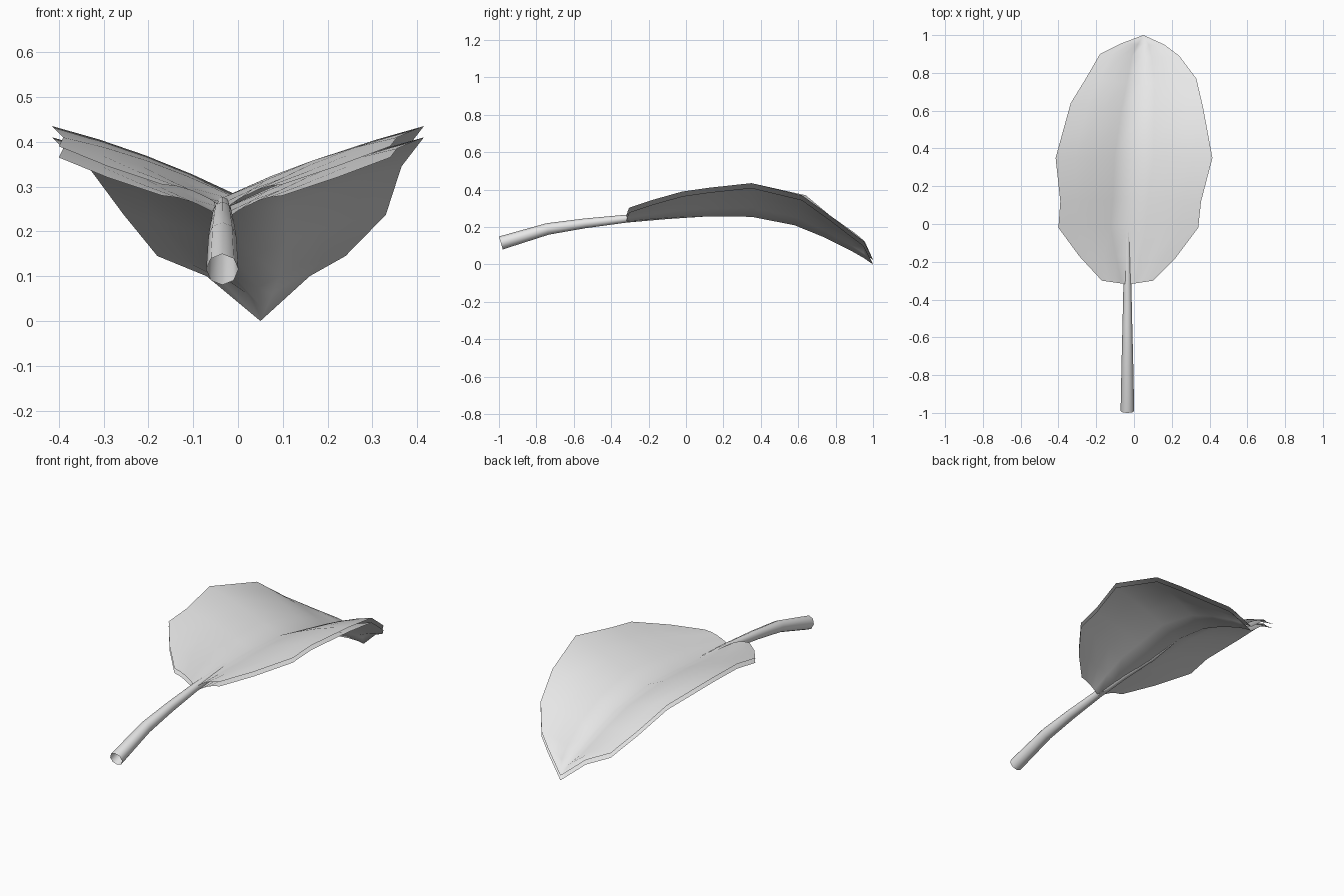
import bpy
import bmesh
from mathutils import Vector
from math import cos, sin, tau

cube = bpy.data.objects.get("Cube")
if cube:
    bpy.data.objects.remove(cube, do_unlink=True)

# Single grey material
grey = bpy.data.materials.new("pale grey")
grey.use_nodes = True
COLOUR = (0.8, 0.8, 0.8, 1)
grey.diffuse_color = COLOUR
grey.node_tree.nodes["Principled BSDF"].inputs["Base Color"].default_value = COLOUR


def bridge(bm, row_a, row_b, closed=False):
    """Join two rows of vertices with quads."""
    count = len(row_a)
    for i in range(count if closed else count - 1):
        j = (i + 1) % count
        bm.faces.new((row_a[i], row_a[j], row_b[j], row_b[i]))


def finish(bm, name):
    """Turn the bmesh into a smooth grey object."""
    mesh = bpy.data.meshes.new(name)
    bm.to_mesh(mesh)
    bm.free()
    mesh.materials.append(grey)
    for face in mesh.polygons:
        face.use_smooth = True
    obj = bpy.data.objects.new(name, mesh)
    bpy.context.collection.objects.link(obj)
    return obj


# Leaf stations: rim height, right rim (x, y), midrib (x, y, z), left rim (x, y)
STATIONS = [
    (.305, (-.17, -.30), (-.03, -.32, .25), (.10, -.30)),
    (.345, (-.29, -.17), (-.03, -.17, .265), (.22, -.18)),
    (.39, (-.40, -.02), (-.03, -.02, .277), (.34, -.02)),
    (.41, (-.39, .12), (-.02, .13, .282), (.355, .12)),
    (.435, (-.415, .35), (0, .35, .28), (.415, .35)),
    (.37, (-.335, .64), (.02, .58, .235), (.365, .62)),
    (.262, (-.255, .77), (.035, .74, .17), (.33, .77)),
    (.17, (-.18, .90), (.045, .88, .10), (.24, .89)),
    (.125, (-.07, .955), (.05, .95, .06), (.16, .95)),
]
TIP = Vector((.05, 1, .025))
GAP = .025


def leaf_sheet(name, drop, flip):
    """One thin folded sheet of the blade."""
    bm = bmesh.new()
    offset = Vector((0, 0, -drop))
    steps = (1, .75, .5, .25)
    rows = []
    for height, right, mid, left in STATIONS:
        mid = Vector(mid)
        ends = [Vector((*side, height)) for side in (right, left)]

        def point(end, t):
            bulge = Vector((0, 0, .05 * t * (1 - t)))
            return mid.lerp(end, t) + bulge + offset

        points = [point(ends[0], t) for t in steps]
        points.append(mid + offset)
        points += [point(ends[1], t) for t in reversed(steps)]
        rows.append([bm.verts.new(p) for p in points])
    for row_a, row_b in zip(rows, rows[1:]):
        bridge(bm, row_a, row_b)
    tip = bm.verts.new(TIP + offset)
    for a, b in zip(rows[-1], rows[-1][1:]):
        bm.faces.new((a, b, tip))
    if flip:
        bmesh.ops.reverse_faces(bm, faces=bm.faces)
    return finish(bm, name)


leaf_sheet("leaf_upper_sheet", 0, False)
leaf_sheet("leaf_lower_sheet", GAP, True)

# Stem: open tapering tube, centre point and radius
STEM = [
    ((-.035, -.99, .115), .036),
    ((-.035, -.74, .19), .031),
    ((-.035, -.54, .22), .026),
    ((-.035, -.32, .245), .021),
    ((-.035, -.10, .26), .017),
    ((-.042, .10, .268), .012),
    ((0, .40, .262), .003),
]
SIDES = 8
bm = bmesh.new()
rings = []
for i, (centre, radius) in enumerate(STEM):
    centre = Vector(centre)
    before = Vector(STEM[max(i - 1, 0)][0])
    after = Vector(STEM[min(i + 1, len(STEM) - 1)][0])
    along = (after - before).normalized()
    side = along.cross(Vector((0, 0, 1))).normalized()
    up = side.cross(along)
    ring = []
    for k in range(SIDES):
        a = tau * k / SIDES
        ring.append(bm.verts.new(centre + radius * (side * cos(a) + up * sin(a))))
    rings.append(ring)
for ring_a, ring_b in zip(rings, rings[1:]):
    bridge(bm, ring_a, ring_b, closed=True)
bmesh.ops.recalc_face_normals(bm, faces=bm.faces)
finish(bm, "stem")
